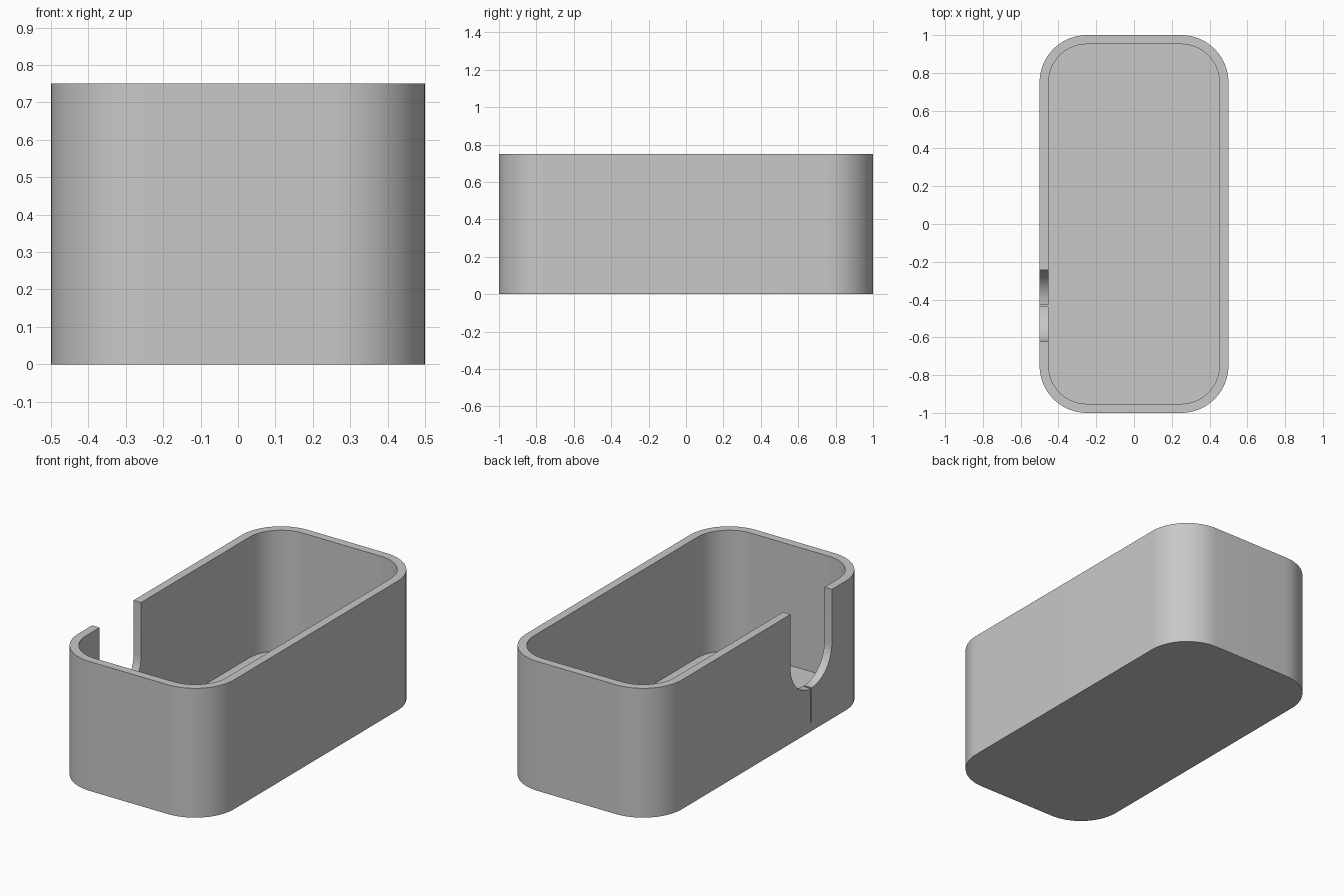
import bpy, bmesh, math

cube = bpy.data.objects.get("Cube")
if cube:
    bpy.data.objects.remove(cube, do_unlink=True)

HALF_X, HALF_Y, HEIGHT = 0.5, 1.0, 0.75
RADIUS, WALL, FLOOR = 0.25, 0.048, 0.05
NOTCH_Y, NOTCH_R, NOTCH_BOTTOM = -0.433, 0.19, 0.25
SLIT = 0.005  # half width of the slit below the notch

grey = bpy.data.materials.new("plain grey")
grey.use_nodes = True
grey.diffuse_color = (0.58, 0.58, 0.58, 1)
grey.node_tree.nodes["Principled BSDF"].inputs["Base Color"].default_value = grey.diffuse_color


def make_object(name, bm):
    bmesh.ops.recalc_face_normals(bm, faces=bm.faces)
    mesh = bpy.data.meshes.new(name)
    bm.to_mesh(mesh)
    bm.free()
    mesh.materials.append(grey)
    obj = bpy.data.objects.new(name, mesh)
    bpy.context.collection.objects.link(obj)
    return obj


def rounded_ring(bm, inset, z, steps=16):
    """Loop of vertices round the box outline, moved in by inset."""
    ring = []
    r = RADIUS - inset
    for corner, (sx, sy) in enumerate([(1, 1), (-1, 1), (-1, -1), (1, -1)]):
        for i in range(steps + 1):
            a = (corner + i / steps) * math.pi / 2
            ring.append(bm.verts.new((sx * (HALF_X - RADIUS) + r * math.cos(a),
                                      sy * (HALF_Y - RADIUS) + r * math.sin(a), z)))
    return ring


# Open box: outside wall, rim, inside wall, floor
bm = bmesh.new()
rings = [rounded_ring(bm, inset, z) for inset, z in
         [(0, 0), (0, HEIGHT), (WALL, HEIGHT), (WALL, FLOOR)]]
for low, high in zip(rings, rings[1:]):
    for i in range(len(low)):
        j = (i + 1) % len(low)
        bm.faces.new((low[i], low[j], high[j], high[i]))
bm.faces.new(rings[0])
bm.faces.new(rings[-1])
box = make_object("open_box", bm)

# Cutter: U-shaped notch with a thin slit under it
centre_z = NOTCH_BOTTOM + NOTCH_R
start = math.asin(SLIT / NOTCH_R)
steps = 16
half = [(SLIT, FLOOR)]
for i in range(steps + 1):
    a = start + (math.pi / 2 - start) * i / steps
    half.append((NOTCH_R * math.sin(a), centre_z - NOTCH_R * math.cos(a)))
half.append((NOTCH_R, HEIGHT + 0.1))
outline = half + [(-y, z) for y, z in reversed(half)]

bm = bmesh.new()
face = bm.faces.new([bm.verts.new((-HALF_X - 0.1, NOTCH_Y + y, z)) for y, z in outline])
extruded = bmesh.ops.extrude_face_region(bm, geom=[face])
bmesh.ops.translate(bm, vec=(0.2, 0, 0),
                    verts=[v for v in extruded["geom"] if isinstance(v, bmesh.types.BMVert)])
cutter = make_object("notch_cutter", bm)
cutter.hide_render = True

# Cut the notch through the right-hand wall
bpy.ops.object.select_all(action="DESELECT")
bpy.context.view_layer.objects.active = box
box.select_set(True)
cut = box.modifiers.new("notch", "BOOLEAN")
cut.operation = "DIFFERENCE"
cut.solver = "EXACT"
cut.object = cutter
bpy.ops.object.modifier_apply(modifier=cut.name)
bpy.data.objects.remove(cutter, do_unlink=True)

bpy.ops.object.shade_smooth_by_angle(angle=math.radians(30))
